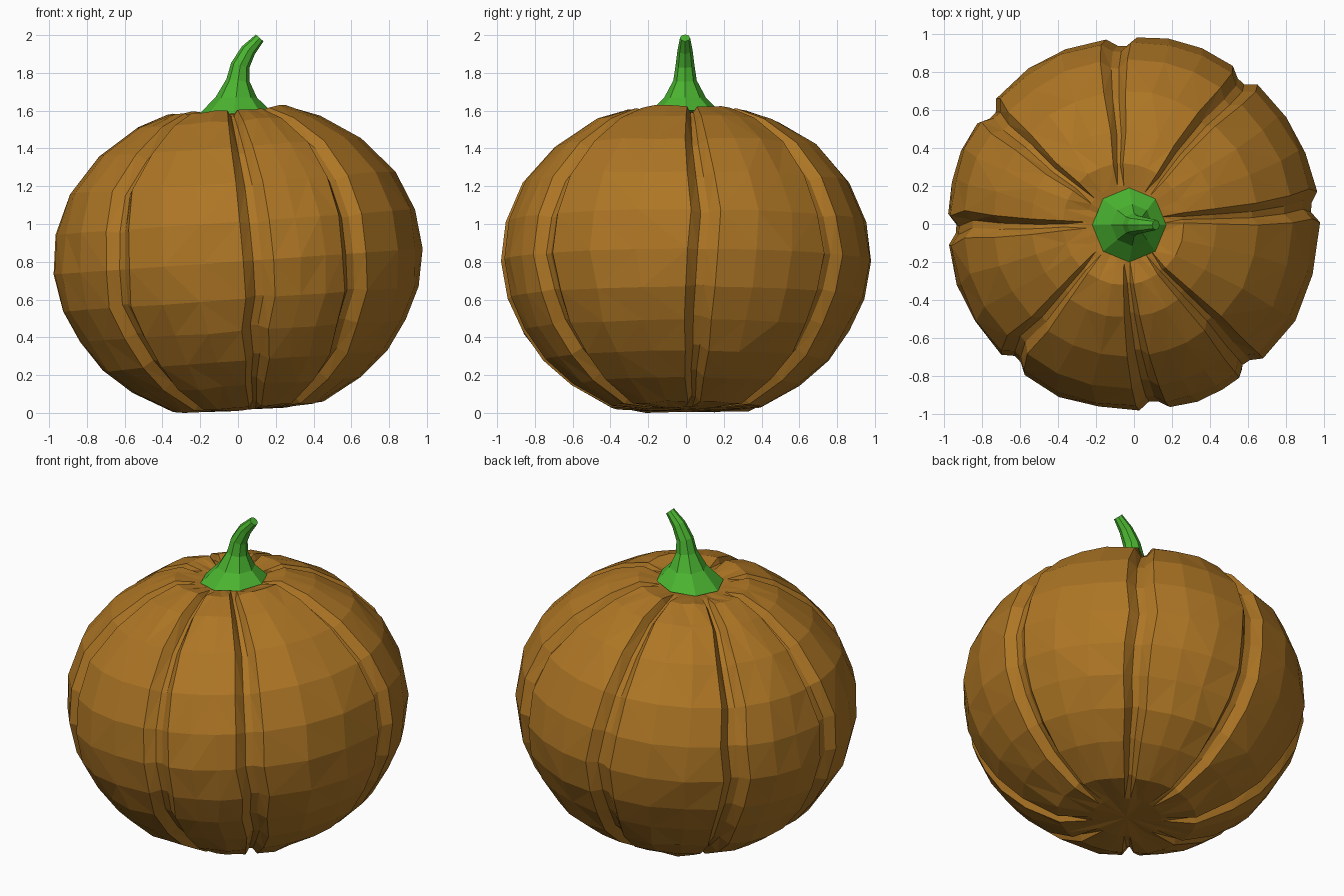
import bpy, bmesh, math, random
from mathutils import Vector, Matrix

if "Cube" in bpy.data.objects:
    bpy.data.objects.remove(bpy.data.objects["Cube"])

random.seed(4)

def add_object(name, bm, color):
    bmesh.ops.recalc_face_normals(bm, faces=bm.faces)
    me = bpy.data.meshes.new(name)
    bm.to_mesh(me)
    bm.free()
    ob = bpy.data.objects.new(name, me)
    bpy.context.collection.objects.link(ob)
    mat = bpy.data.materials.new(name + "_colour")
    mat.diffuse_color = color
    mat.use_nodes = True
    mat.node_tree.nodes["Principled BSDF"].inputs["Base Color"].default_value = mat.diffuse_color
    me.materials.append(mat)
    return ob

def skin(bm, rings):
    for a, b in zip(rings, rings[1:]):
        n = len(a)
        for i in range(n):
            bm.faces.new((a[i], a[(i + 1) % n], b[(i + 1) % n], b[i]))

# pumpkin body: lobed rings following a squat profile (radius, height, groove depth)
profile = [(0.2, 0.035, 0.0), (0.4, 0.045, 0.04), (0.61, 0.16, 0.06), (0.76, 0.29, 0.06),
           (0.87, 0.45, 0.06), (0.95, 0.62, 0.055), (0.985, 0.82, 0.05),
           (0.96, 1.03, 0.055), (0.87, 1.24, 0.06), (0.70, 1.43, 0.06),
           (0.49, 1.565, 0.055), (0.32, 1.625, 0.04), (0.2, 1.60, 0.0)]
grooves = [5, 52, 94, 142, 181, 228, 275, 310]
tilt = Matrix.Rotation(math.radians(-4), 3, 'Y')
pivot = Vector((0, 0, 0.82))

bm = bmesh.new()
rings = []
for r, z, depth in profile:
    # groove runs inwards along the local surface normal
    normal = Vector((r, (z - 0.82) * 1.3)).normalized()
    ring = []
    for k, g in enumerate(grooves):
        span = (grooves[(k + 1) % 8] - g) % 360
        wander = random.uniform(-1.2, 1.2)
        stops = [(-4.5, 0.1), (-1.2, 1), (1.6, 0.9), (5, 0.1),
                 (5 + (span - 9.5) / 3, 0), (5 + (span - 9.5) * 2 / 3, 0)]
        for off, d in stops:
            a = math.radians(g + off + wander)
            push = -depth * d + (random.uniform(-0.01, 0.007) if d == 0 else 0)
            rr, zz = r + normal.x * push, z + normal.y * push
            p = Vector((rr * math.cos(a), rr * math.sin(a), zz))
            ring.append(bm.verts.new(tilt @ (p - pivot) + pivot))
    rings.append(ring)
skin(bm, rings)

# closed ends, slightly hollow at the top
for ring, z in ((rings[0], 0.035), (rings[-1], 1.57)):
    c = bm.verts.new(tilt @ (Vector((0, 0, z)) - pivot) + pivot)
    for i in range(len(ring)):
        bm.faces.new((ring[i], ring[(i + 1) % len(ring)], c))
bmesh.ops.triangulate(bm, faces=bm.faces, quad_method='SHORT_EDGE')
low = min(v.co.z for v in bm.verts)
bmesh.ops.translate(bm, verts=bm.verts, vec=(0, 0, -low))
add_object("pumpkin_body", bm, (0.42, 0.18, 0.018, 1))

# stem: eight-sided tapering rings along a bent path (x, z, radius, lean in degrees)
path = [(-0.025, 1.585, 0.195, -5), (-0.01, 1.67, 0.11, 0), (0.0, 1.76, 0.062, 6),
        (0.012, 1.84, 0.05, 16), (0.055, 1.92, 0.04, 30), (0.115, 1.985, 0.027, 42)]
bm = bmesh.new()
rings = []
for x, z, r, lean in path:
    m = Matrix.Translation((x, -0.005, z)) @ Matrix.Rotation(math.radians(lean), 4, 'Y')
    rings.append([bm.verts.new(m @ Vector((r * math.cos(i * math.pi / 4), r * math.sin(i * math.pi / 4), 0)))
                  for i in range(8)])
skin(bm, rings)
bm.faces.new(rings[0])
bm.faces.new(rings[-1])
add_object("stem", bm, (0.07, 0.46, 0.03, 1))
